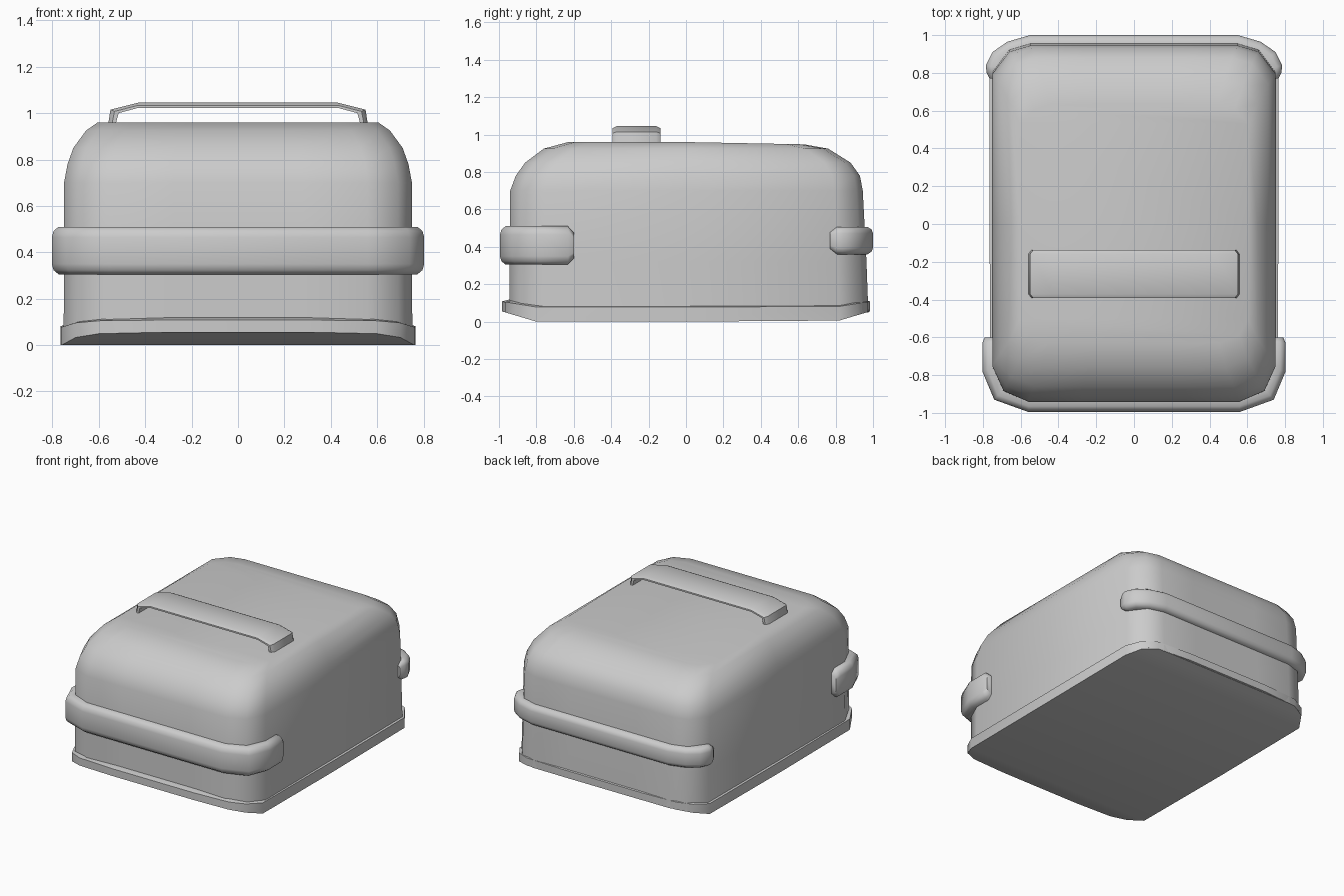
import bpy, math
from mathutils import Vector

if "Cube" in bpy.data.objects:
    bpy.data.objects.remove(bpy.data.objects["Cube"])


def make(name, verts, faces, angle=50):
    me = bpy.data.meshes.new(name)
    me.from_pydata(verts, [], faces)
    me.validate()
    ob = bpy.data.objects.new(name, me)
    bpy.context.collection.objects.link(ob)
    bpy.ops.object.select_all(action='DESELECT')
    ob.select_set(True)
    bpy.context.view_layer.objects.active = ob
    bpy.ops.object.mode_set(mode='EDIT')
    bpy.ops.mesh.select_all(action='SELECT')
    bpy.ops.mesh.normals_make_consistent(inside=False)
    bpy.ops.object.mode_set(mode='OBJECT')
    bpy.ops.object.shade_smooth_by_angle(angle=math.radians(angle))
    return ob


def bridge(rings):
    """Quads between consecutive closed rings of equal length."""
    n = len(rings[0])
    verts = [v for r in rings for v in r]
    faces = [(k * n + i, k * n + (i + 1) % n, (k + 1) * n + (i + 1) % n, (k + 1) * n + i)
             for k in range(len(rings) - 1) for i in range(n)]
    return verts, faces


def strip_cap(n, start):
    """Close a left-right symmetric ring with strips running across x."""
    return [(start + i, start + i + 1, start + n - 2 - i, start + n - 1 - i)
            for i in range(n // 2 - 1)]


def symmetric(half):
    return half + [(-x, y) for x, y in reversed(half)]


# Main shell: unit outline scaled at each height, rounded towards the top
outline = symmetric([(.37, -1), (.745, -1), (.92, -.94), (1, -.8), (1, 0),
                     (1, .84), (.88, .965), (.73, 1), (.36, 1)])
# z, half width, front depth, back depth
levels = [(.05, .752, .945, .975), (.32, .75, .943, .965), (.70, .75, .94, .945),
          (.78, .735, .91, .93), (.85, .71, .86, .88), (.925, .655, .76, .76),
          (.96, .605, .63, .63)]
rings = []
for z, w, f, b in levels:
    rings.append([(x * w, y * (f if y < 0 else b), z - (.012 * y if z > .95 and y > 0 else 0))
                  for x, y in outline])
v, f = bridge(rings)
n = len(outline)
f += strip_cap(n, 0) + strip_cap(n, (len(rings) - 1) * n)
make("shell", v, f)

# Base tray: its underside and rim turn up at the front and back
tray = symmetric([(.33, -.985), (.60, -.965), (.70, -.91), (.76, -.80), (.765, 0),
                  (.765, .82), (.70, .92), (.60, .97), (.33, .985)])


def lift(y):
    return max(0, (abs(y) - .8) / .185)


rings = []
for s, z0, rise in ((1, 0, .055), (1.0, .078, .03), (.95, .09, .03)):
    rings.append([(x * s, y * s, z0 + rise * lift(y)) for x, y in tray])
v, f = bridge(rings)
n = len(tray)
f += strip_cap(n, 0) + strip_cap(n, 2 * n)
make("base_tray", v, f, 40)


def bumper(name, half, zlo, zhi, depth, round_z):
    """Sweep a rounded strip along a U path; half runs from end to middle on +x."""
    path = [Vector(p) for p in half] + [Vector((-x, y)) for x, y in reversed(half)]
    mid, hh = (zlo + zhi) / 2, (zhi - zlo) / 2
    profile = [(depth, -hh), (.03, -hh), (.008, -hh + round_z * .4), (0, -hh + round_z),
               (0, hh - round_z), (.008, hh - round_z * .4), (.03, hh), (depth, hh)]
    rings = []
    for i, p in enumerate(path):
        t = path[min(i + 1, len(path) - 1)] - path[max(i - 1, 0)]
        nrm = Vector((-t.y, t.x)).normalized()
        if nrm.dot(p) > 0:
            nrm = -nrm
        tip = i in (0, len(path) - 1)
        if tip:
            nrm = Vector((-1 if p.x > 0 else 1, 0))
        k = .68 if tip else 1
        rings.append([(p.x + nrm.x * d, p.y + nrm.y * d, mid + z * k) for d, z in profile])
    v, f = bridge(rings)
    m = len(profile)
    f += [tuple(range(m)), tuple(range(len(v) - m, len(v)))]
    make(name, v, f)


bumper("front_bumper", [(.79, -.60), (.803, -.63), (.803, -.78), (.74, -.93), (.56, -.995)],
       .305, .51, .075, .045)
bumper("back_bumper", [(.765, .77), (.78, .80), (.785, .84), (.75, .91), (.67, .965), (.55, 1.0)],
       .36, .507, .07, .035)

# Carry handle: bent strip with softened upper edges
outer = [(.56, .95), (.55, 1.015), (.43, 1.045)]
inner = [(.528, .95), (.515, 1.0), (.43, 1.023)]
outer += [(-x, z) for x, z in reversed(outer)]
inner += [(-x, z) for x, z in reversed(inner)]
yc, hw = -.265, .128
rings = []
for (xo, zo), (xi, zi) in zip(outer, inner):
    xm, zm = xo + (xi - xo) * .5, zo + (zi - zo) * .5
    rings.append([(xi, yc - hw, zi), (xm, yc - hw, zm), (xo, yc - hw + .022, zo),
                  (xo, yc + hw - .022, zo), (xm, yc + hw, zm), (xi, yc + hw, zi)])
v, f = bridge(rings)
f += [tuple(range(6)), tuple(range(len(v) - 6, len(v)))]
make("carry_handle", v, f)
